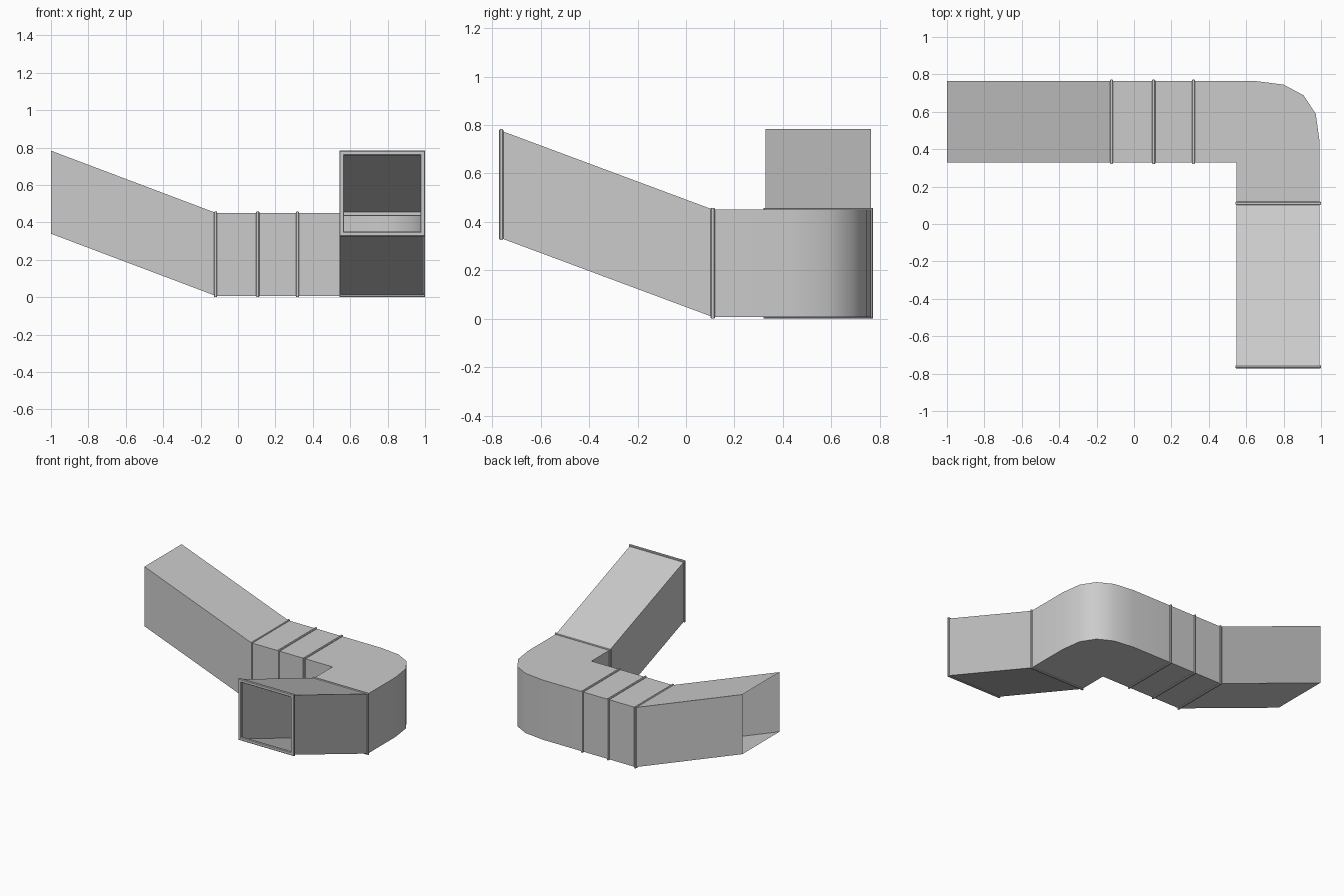
import bpy, bmesh

if "Cube" in bpy.data.objects:
    bpy.data.objects.remove(bpy.data.objects["Cube"])

Z0, Z1 = 0.007, 0.451      # duct floor and roof in the level part
RISE = 0.332               # how far the sloped ends climb
Y0, Y1 = 0.328, 0.765      # sides of the run along x
X0, X1 = 0.549, 0.993      # sides of the run along y


def finish(name, bm):
    bmesh.ops.recalc_face_normals(bm, faces=bm.faces)
    me = bpy.data.meshes.new(name)
    bm.to_mesh(me)
    bm.free()
    ob = bpy.data.objects.new(name, me)
    bpy.context.collection.objects.link(ob)
    bpy.ops.object.select_all(action='DESELECT')
    ob.select_set(True)
    bpy.context.view_layer.objects.active = ob
    bpy.ops.object.shade_smooth_by_angle(angle=0.55)
    return ob


def section(axis, pos, lift=0.0, grow=0.0):
    """Four corners of the duct cut across its run at pos."""
    a, b = (Y0, Y1) if axis == 'x' else (X0, X1)
    a, b = a - grow, b + grow
    lo, hi = Z0 + lift - grow, Z1 + lift + grow
    pts = [(a, lo), (b, lo), (b, hi), (a, hi)]
    return [(pos, u, z) if axis == 'x' else (u, pos, z) for u, z in pts]


def loft(name, loops, closed=False):
    bm = bmesh.new()
    rows = [[bm.verts.new(p) for p in lp] for lp in loops]
    if closed:
        rows.append(rows[0])
    for r, s in zip(rows, rows[1:]):
        for i in range(4):
            j = (i + 1) % 4
            bm.faces.new((r[i], r[j], s[j], s[i]))
    return finish(name, bm)


def flange(name, axis, pos, lift=0.0):
    """Rectangular joint frame with chamfered edges."""
    prof = [(-.009, -.014), (-.009, .003), (-.005, .007), (.005, .007),
            (.009, .003), (.009, -.014), (.005, -.018), (-.005, -.018)]
    loft(name, [section(axis, pos + d, lift, g) for d, g in prof], closed=True)


# Straight and sloped open ducts
loft("rear_sloped_duct", [section('x', -1.0, RISE), section('x', -0.12)])
loft("straight_duct_a", [section('x', -0.12), section('x', 0.105)])
loft("straight_duct_b", [section('x', 0.105), section('x', 0.318)])
loft("front_sloped_duct", [section('y', 0.11), section('y', -0.763, 0.325)])

# Elbow: rounded outside, square inside, open at both ends
outer = [(0.318, Y1), (0.645, Y1), (0.80, 0.745), (0.907, 0.688),
         (0.972, 0.588), (X1, 0.435), (X1, 0.11)]
inner = [(X0, 0.11), (X0, Y0), (0.318, Y0)]
bm = bmesh.new()
low, high = [], []
for x, y in outer + inner:
    low.append(bm.verts.new((x, y, Z0)))
    high.append(bm.verts.new((x, y, Z1)))
bm.faces.new(low)
bm.faces.new(high)
n = len(low)
for i in range(n - 1):
    if i != len(outer) - 1:
        bm.faces.new((low[i], low[i + 1], high[i + 1], high[i]))
finish("elbow_duct", bm)

# Joint frames
for i, x in enumerate((-0.12, 0.105, 0.318)):
    flange(f"joint_flange_{i + 1}", 'x', x)
flange("elbow_flange", 'y', 0.11)
flange("front_opening_rim", 'y', -0.763, 0.325)
